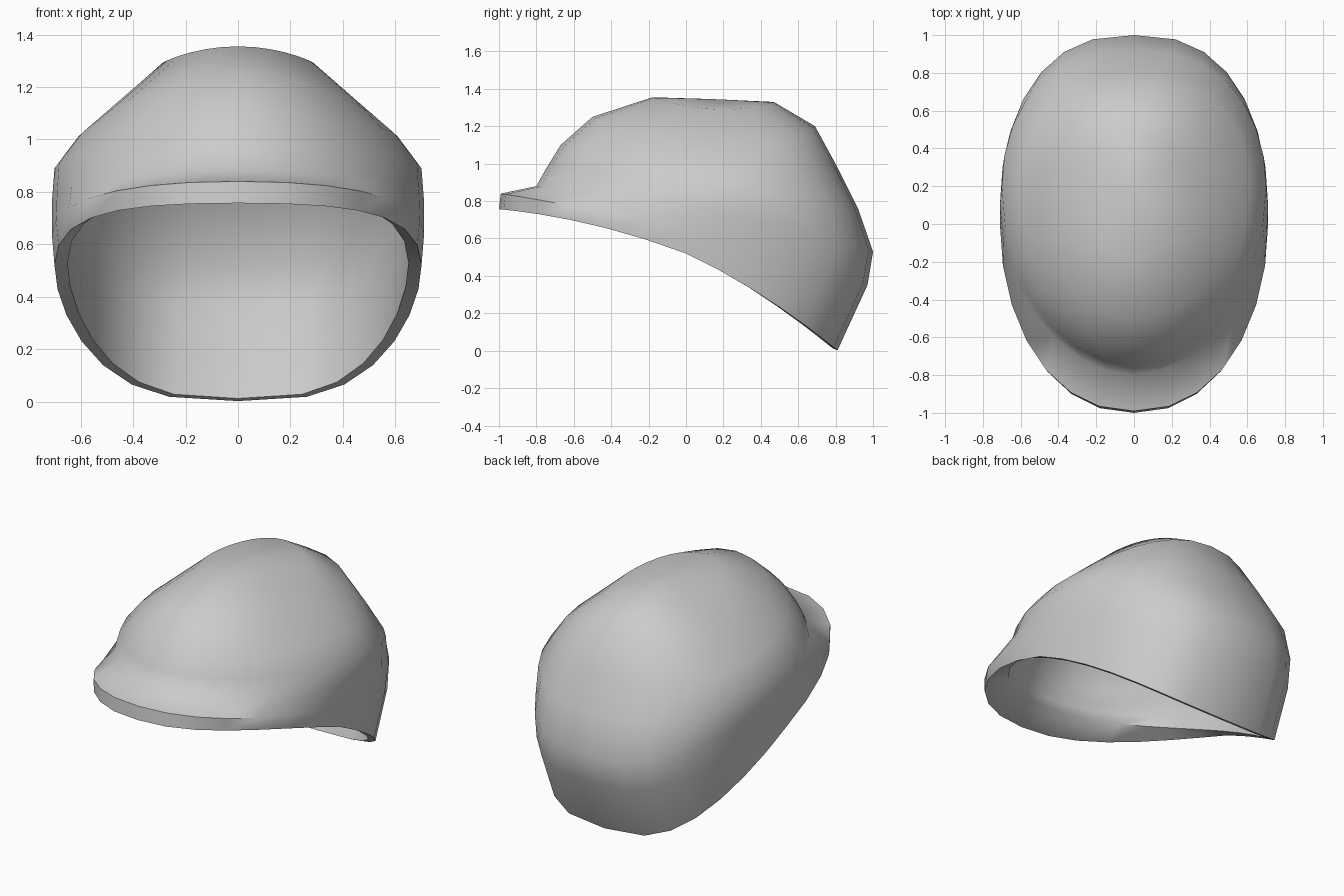
import bpy, bmesh
from math import sin, cos, tau

if "Cube" in bpy.data.objects:
    bpy.data.objects.remove(bpy.data.objects["Cube"])

SEGMENTS = 28

# Each ring: front y, widest y, back y, half width, front/side/back z,
# front and back roundness (below 1 is boxier)
RIM       = (-1.00, 0.00, 0.81, 0.70, 0.757, 0.52, 0.002, 0.90, 0.65)
BRIM_TOP  = (-0.99, 0.00, 0.97, 0.71, 0.84, 0.64, 0.35, 0.90, 0.70)
CROWN = [
    (-0.80, 0.10, 1.00, 0.71, 0.88, 0.76, 0.53, 1.10, 0.78),
    (-0.75, 0.20, 0.92, 0.70, 0.97, 0.89, 0.76, 1.00, 0.80),
    (-0.67, 0.20, 0.81, 0.61, 1.10, 1.01, 0.98, 1.00, 0.85),
    (-0.50, 0.20, 0.69, 0.53, 1.25, 1.08, 1.20, 1.00, 0.90),
    (-0.18, 0.17, 0.47, 0.29, 1.355, 1.29, 1.33, 1.00, 1.00),
]
# Inner lip under the brim and the foot of the lining
LIP       = (-0.79, 0.00, 0.785, 0.65, 0.80, 0.53, 0.012, 0.95, 0.65)
LINING    = (-0.77, 0.03, 0.94, 0.67, 0.85, 0.65, 0.36, 1.00, 0.70)


def inset(ring, d=0.035):
    yf, yc, yb, w, zf, zs, zb, pf, pb = ring
    return (yf + d, yc, yb - d, w - d, zf - d / 2, zs - d / 2, zb - d / 2, pf, pb)


def add_ring(bm, ring):
    yf, yc, yb, w, zf, zs, zb, pf, pb = ring
    verts = []
    for i in range(SEGMENTS):
        t = tau * i / SEGMENTS
        s, c = sin(t), cos(t)
        x = w * abs(s) ** (pf if c > 0 else pb) * (1 if s > 0 else -1)
        y = yc + (yf - yc) * c if c > 0 else yc - (yb - yc) * c
        z = zs + (zf - zb) / 2 * c + ((zf + zb) / 2 - zs) * c * c
        verts.append(bm.verts.new((x, y, z)))
    return verts


def cap(bm, loop, point):
    centre = bm.verts.new(point)
    for i in range(SEGMENTS):
        bm.faces.new((loop[i - 1], loop[i], centre))


# Loft from the lining top, down round the lip and rim, up to the crown top
bm = bmesh.new()
path = [inset(r) for r in reversed(CROWN)] + [LINING, LIP, RIM, BRIM_TOP] + CROWN
loops = [add_ring(bm, r) for r in path]
for a, b in zip(loops, loops[1:]):
    for i in range(SEGMENTS):
        bm.faces.new((a[i - 1], a[i], b[i], b[i - 1]))
cap(bm, loops[-1], (0, 0.15, 1.345))
cap(bm, loops[0], (0, 0.15, 1.31))
bmesh.ops.recalc_face_normals(bm, faces=bm.faces)

mesh = bpy.data.meshes.new("brimmed_cap")
bm.to_mesh(mesh)
bm.free()
obj = bpy.data.objects.new("brimmed_cap", mesh)
bpy.context.collection.objects.link(obj)
bpy.context.view_layer.objects.active = obj
obj.select_set(True)
bpy.ops.object.shade_smooth_by_angle(angle=1.0)
